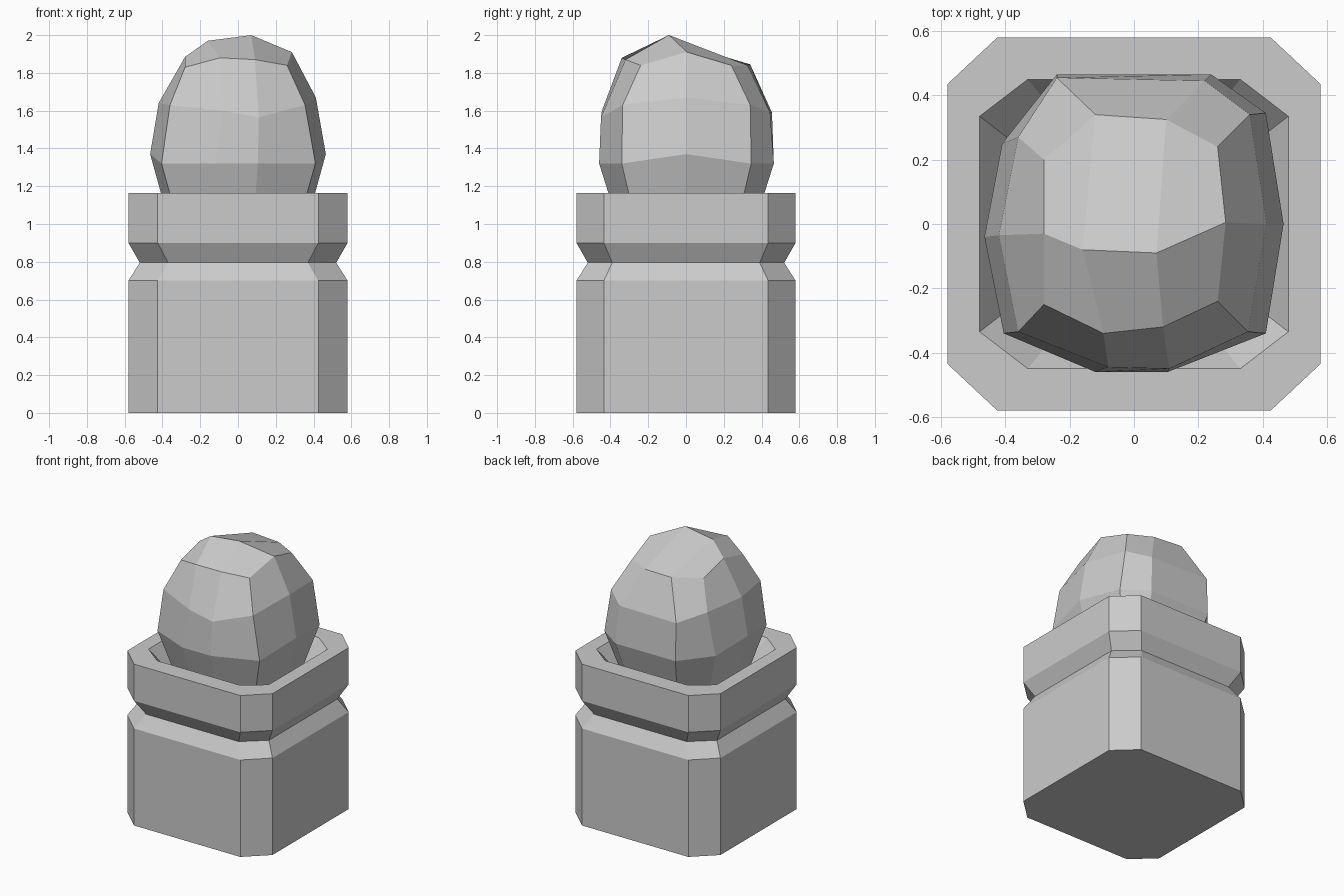
import bpy, bmesh

if "Cube" in bpy.data.objects:
    bpy.data.objects.remove(bpy.data.objects["Cube"])


def ring_pts(hx, hy, cx, cy, z):
    # chamfered rectangle, counter-clockwise
    return [(hx, -cy, z), (hx, cy, z), (cx, hy, z), (-cx, hy, z),
            (-hx, cy, z), (-hx, -cy, z), (-cx, -hy, z), (cx, -hy, z)]


def loft(bm, rings):
    # bridge successive rings with quads and return their vertices
    rows = [[bm.verts.new(p) for p in r] for r in rings]
    n = len(rows[0])
    for a, b in zip(rows, rows[1:]):
        for i in range(n):
            j = (i + 1) % n
            bm.faces.new((a[i], a[j], b[j], b[i]))
    return rows


def finish(bm, name):
    bmesh.ops.recalc_face_normals(bm, faces=bm.faces)
    me = bpy.data.meshes.new(name)
    bm.to_mesh(me)
    bm.free()
    ob = bpy.data.objects.new(name, me)
    bpy.context.collection.objects.link(ob)
    return ob


# Post: chamfered block with a V groove and a sloped socket in the top
full = (0.58, 0.58, 0.425, 0.435)
groove = (0.52, 0.52, 0.37, 0.39)
profile = [(*full, 0), (*full, 0.70), (*groove, 0.795), (*full, 0.90),
           (*full, 1.165), (0.48, 0.45, 0.33, 0.335, 1.165),
           (0.37, 0.35, 0.25, 0.25, 1.0)]
bm = bmesh.new()
rows = loft(bm, [ring_pts(*p) for p in profile])
bm.faces.new(rows[0][::-1])
bm.faces.new(rows[-1])
finish(bm, "post")

# Ball finial: irregular ten-sided faceted dome
wide = [(0.465, 0, 1.37), (0.41, 0.345, 1.32), (0.24, 0.465, 1.32),
        (-0.24, 0.465, 1.32), (-0.41, 0.25, 1.32), (-0.465, -0.04, 1.37),
        (-0.405, -0.34, 1.32), (-0.12, -0.46, 1.32), (0.105, -0.46, 1.32),
        (0.41, -0.34, 1.32)]
middle = [(0.412, 0, 1.67), (0.36, 0.34, 1.63), (0.22, 0.445, 1.59),
          (-0.24, 0.455, 1.59), (-0.36, 0.27, 1.63), (-0.42, -0.035, 1.64),
          (-0.36, -0.335, 1.63), (-0.08, -0.445, 1.60), (0.11, -0.45, 1.565),
          (0.355, -0.335, 1.63)]
upper = [(0.285, 0.005, 1.91), (0.26, 0.24, 1.84), (0.10, 0.325, 1.84),
         (-0.12, 0.34, 1.845), (-0.28, 0.20, 1.83), (-0.28, -0.03, 1.885),
         (-0.28, -0.25, 1.83), (-0.095, -0.34, 1.88), (0.09, -0.32, 1.87),
         (0.26, -0.24, 1.84)]
base = [(x * 0.78, y * 0.78, 1.0) for x, y, z in wide]
bm = bmesh.new()
rows = loft(bm, [base, wide, middle, upper])
bm.faces.new(rows[0][::-1])
u = rows[-1]
right = bm.verts.new((0.07, -0.09, 2.0))
left = bm.verts.new((-0.16, -0.08, 1.97))
for quad in ((u[0], u[1], u[2], right), (u[2], u[3], left, right),
             (u[3], u[4], u[5], left), (u[5], u[6], u[7], left),
             (u[7], u[8], right, left), (u[8], u[9], u[0], right)):
    bm.faces.new(quad)
finish(bm, "ball_finial")
